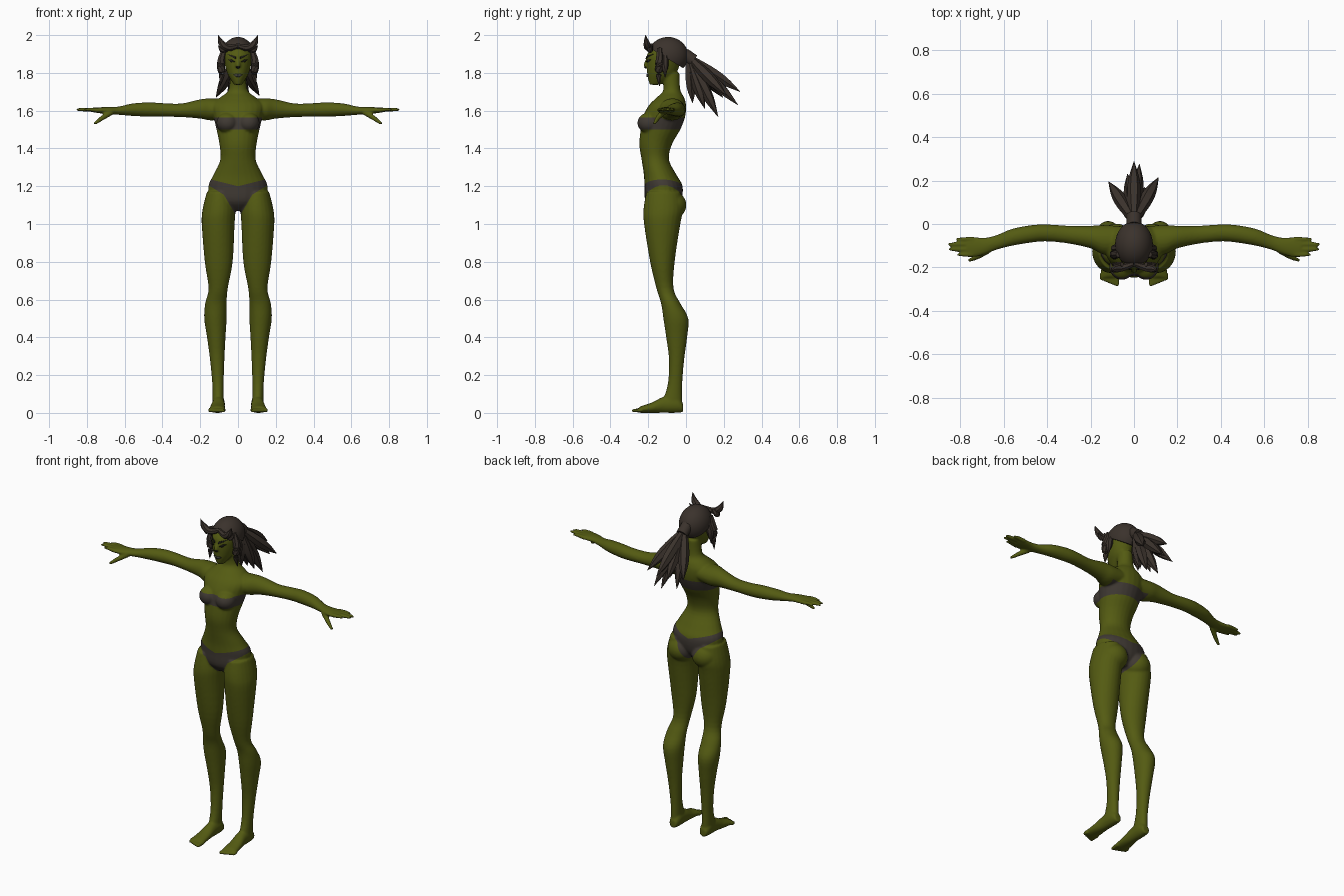
import bpy
import bmesh
from math import cos, sin, pi
from mathutils import Vector, Matrix
from mathutils.bvhtree import BVHTree

default_cube = bpy.data.objects.get("Cube")
if default_cube:
    bpy.data.objects.remove(default_cube, do_unlink=True)


def material(name, color):
    mat = bpy.data.materials.new(name)
    mat.use_nodes = True
    mat.diffuse_color = (*color, 1)
    bsdf = mat.node_tree.nodes["Principled BSDF"]
    bsdf.inputs["Base Color"].default_value = (*color, 1)
    bsdf.inputs["Roughness"].default_value = 0.8
    return mat


SKIN = material("olive skin", (0.088, 0.104, 0.006))
CLOTH = material("grey brown cloth", (0.05, 0.041, 0.033))
HAIR = material("dark brown hair", (0.043, 0.032, 0.025))
DARK = material("dark face paint", (0.014, 0.013, 0.009))
LIP = material("grey lips", (0.06, 0.06, 0.045))


def smooth_rows(rows, steps=4):
    """Catmull-Rom interpolation through rows of numbers."""
    rows = [Vector(r) for r in rows]
    result = []
    for i in range(len(rows) - 1):
        p, q = rows[i], rows[i + 1]
        before, after = rows[max(i - 1, 0)], rows[min(i + 2, len(rows) - 1)]
        m, n = (q - before) / 2, (after - p) / 2
        for k in range(steps):
            t = k / steps
            result.append(p * (2*t**3 - 3*t**2 + 1) + m * (t**3 - 2*t**2 + t)
                          + q * (3*t**2 - 2*t**3) + n * (t**3 - t**2))
    return result + [rows[-1]]


def bridge(bm, loops):
    """Skin a closed tube over loops of points."""
    rings = [[bm.verts.new(p) for p in loop] for loop in loops]
    count = len(rings[0])
    for a, b in zip(rings, rings[1:]):
        for i in range(count):
            j = (i + 1) % count
            bm.faces.new((a[i], a[j], b[j], b[i]))
    bm.faces.new(rings[0][::-1])
    bm.faces.new(rings[-1])


def loft(bm, axis, rows, sides=24):
    """Elliptical sections: position on axis, then low/high of the other axes."""
    u, v = [i for i in range(3) if i != axis]
    loops = []
    for t, u0, u1, v0, v1 in smooth_rows(rows):
        loop = []
        for k in range(sides):
            a = 2 * pi * k / sides
            p = Vector()
            p[axis] = t
            p[u] = (u0 + u1) / 2 + cos(a) * (u1 - u0) / 2
            p[v] = (v0 + v1) / 2 + sin(a) * (v1 - v0) / 2
            loop.append(p)
        loops.append(loop)
    bridge(bm, loops)


def tube(bm, rows, sides=10):
    """Round tapering strand through rows of x, y, z, radius."""
    rows = smooth_rows(rows)
    points = [Vector(r[:3]) for r in rows]
    loops = []
    for i, p in enumerate(points):
        way = points[min(i + 1, len(points) - 1)] - points[max(i - 1, 0)]
        turn = way.to_track_quat('Z', 'Y')
        loops.append([p + turn @ Vector((cos(2*pi*k/sides), sin(2*pi*k/sides), 0)) * rows[i][3]
                      for k in range(sides)])
    bridge(bm, loops)


def ball(bm, center, size):
    place = Matrix.Translation(center) @ Matrix.Diagonal((*size, 1))
    return bmesh.ops.create_uvsphere(bm, u_segments=32, v_segments=20, radius=1, matrix=place)


def mirror(bm):
    copy = bmesh.ops.duplicate(bm, geom=bm.verts[:] + bm.edges[:] + bm.faces[:])["geom"]
    for v in copy:
        if isinstance(v, bmesh.types.BMVert):
            v.co.x *= -1


def finish(bm, name, mats, angle=None):
    bmesh.ops.recalc_face_normals(bm, faces=bm.faces[:])
    mesh = bpy.data.meshes.new(name)
    bm.to_mesh(mesh)
    bm.free()
    for mat in mats:
        mesh.materials.append(mat)
    obj = bpy.data.objects.new(name, mesh)
    bpy.context.collection.objects.link(obj)
    mesh.shade_smooth()
    if angle:
        mesh.set_sharp_from_angle(angle=angle)
    return obj


# Limbs on one side
bm = bmesh.new()
loft(bm, 2, [(1.17, .03, .165, -.21, -.03), (1.08, .014, .187, -.225, -.015),
             (1, .018, .192, -.222, -.03), (.8, .028, .176, -.19, -.06),
             (.66, .054, .156, -.157, -.066), (.58, .06, .174, -.132, -.03),
             (.5, .06, .179, -.12, .012), (.4, .066, .164, -.105, .006),
             (.28, .072, .148, -.09, -.01), (.15, .076, .136, -.097, -.02),
             (.05, .075, .135, -.13, -.02)])
loft(bm, 1, [(-.016, .08, .125, .004, .05), (-.05, .07, .136, 0, .09),
             (-.12, .07, .138, 0, .085), (-.18, .068, .148, 0, .055),
             (-.245, .066, .155, 0, .034)])
loft(bm, 0, [(.06, -.14, -.01, 1.56, 1.66), (.14, -.14, -.005, 1.548, 1.665),
             (.2, -.112, -.008, 1.558, 1.66), (.3, -.09, -.008, 1.566, 1.638),
             (.4, -.08, -.002, 1.568, 1.64), (.47, -.085, -.005, 1.568, 1.644),
             (.56, -.1, -.022, 1.572, 1.638), (.63, -.118, -.05, 1.578, 1.622),
             (.68, -.138, -.062, 1.582, 1.62), (.73, -.152, -.06, 1.586, 1.618),
             (.77, -.15, -.06, 1.592, 1.616)])
for y, tip in ((-.07, .82), (-.093, .857), (-.117, .852), (-.141, .815)):
    tube(bm, [(.74, y, 1.603, .012), (tip - .03, y, 1.606, .01), (tip, y, 1.604, .006)])
tube(bm, [(.67, -.12, 1.592, .016), (.72, -.15, 1.56, .013), (.76, -.168, 1.53, .008)])
for i in range(5):
    x = .077 + i * .0175
    tube(bm, [(x, -.23, .016, .013), (x, -.287 + i * .007, .011, .009)])
ball(bm, (.082, -.078, 1.1), (.08, .08, .075))
ball(bm, (.056, -.195, 1.535), (.058, .062, .055))
mirror(bm)

# Torso, neck, head and nose
loft(bm, 2, [(1.07, -.045, .045, -.17, -.06), (1.12, -.14, .14, -.215, -.025),
             (1.2, -.157, .157, -.22, -.018), (1.26, -.13, .13, -.223, -.05),
             (1.34, -.094, .094, -.235, -.09), (1.42, -.098, .098, -.247, -.075),
             (1.5, -.114, .114, -.24, -.03), (1.57, -.13, .13, -.228, -.004),
             (1.63, -.14, .14, -.195, 0), (1.67, -.095, .095, -.155, -.01),
             (1.71, -.05, .05, -.12, -.03), (1.8, -.042, .042, -.13, -.035)])
loft(bm, 2, [(1.737, -.02, .02, -.192, -.14), (1.77, -.042, .042, -.202, -.08),
             (1.8, -.058, .058, -.206, -.05), (1.85, -.071, .071, -.209, -.03),
             (1.9, -.075, .075, -.205, -.01), (1.95, -.055, .055, -.165, -.03)])
tube(bm, [(0, -.195, 1.885, .009), (0, -.212, 1.85, .011), (0, -.213, 1.832, .015)])

# Fuse the parts into one skin
rough = finish(bm, "body_parts", [])
remesh = rough.modifiers.new("fuse", 'REMESH')
remesh.mode = 'VOXEL'
remesh.voxel_size = .006
soften = rough.modifiers.new("soften", 'SMOOTH')
soften.iterations = 5
graph = bpy.context.evaluated_depsgraph_get()
bm = bmesh.new()
bm.from_object(rough, graph)
bpy.data.objects.remove(rough, do_unlink=True)


# Clothes cut into the skin
def cut(point, normal, low, high, side=0):
    faces = [f for f in bm.faces if low < f.calc_center_median().z < high
             and f.calc_center_median().x * side >= 0 and abs(f.calc_center_median().x) < .25]
    geom = set(faces)
    for f in faces:
        geom.update(f.edges)
        geom.update(f.verts)
    bmesh.ops.bisect_plane(bm, geom=list(geom), plane_co=point, plane_no=normal, dist=1e-5)


BRIEF_LINES = ((1.2, .25), (1.108, .625), (1.0275, 1.7))
cut((0, 0, 0), (1, 0, 0), 1, 1.3)
for side in (1, -1):
    for base, slope in BRIEF_LINES:
        cut((0, 0, base), (-slope * side, 0, 1), 1, 1.3, side)
    cut((side * .128, 0, 0), (1, 0, 0), 1.47, 1.6)
for z in (1.5, 1.565):
    cut((0, 0, z), (0, 0, 1), 1.47, 1.6)
for f in bm.faces:
    c = f.calc_center_median()
    top, hip, groin = [base + slope * abs(c.x) for base, slope in BRIEF_LINES]
    brief = min(hip, groin) < c.z < top
    band = 1.5 < c.z < 1.565 and abs(c.x) < .128
    f.material_index = int(brief or band)
skin_tree = BVHTree.FromBMesh(bm)
finish(bm, "body", [SKIN, CLOTH])


# Thin face plates laid on the skin
def plate(name, outline, mat):
    pm = bmesh.new()
    for side in (1, -1):
        verts = []
        for x, z in outline:
            hit = skin_tree.ray_cast(Vector((x * side, -1, z)), Vector((0, 1, 0)))[0]
            verts.append(pm.verts.new(hit - Vector((0, .004, 0))))
        pm.faces.new(verts if side > 0 else verts[::-1])
    obj = finish(pm, name, [mat])
    thick = obj.modifiers.new("thickness", 'SOLIDIFY')
    thick.thickness = .004
    thick.offset = 0


plate("eyebrows", [(.012, 1.874), (.036, 1.886), (.058, 1.9), (.038, 1.895), (.012, 1.886)], DARK)
plate("eyes", [(.017, 1.859), (.034, 1.856), (.052, 1.872), (.034, 1.871)], DARK)
plate("nostrils", [(0, 1.823), (.011, 1.829), (.011, 1.834), (0, 1.832)], DARK)
plate("lips", [(0, 1.778), (.012, 1.78), (.026, 1.789), (.01, 1.795), (0, 1.792)], LIP)

# Hair cap with a sloping hairline
bm = bmesh.new()
ball(bm, (0, -.095, 1.89), (.087, .107, .1))
bmesh.ops.bisect_plane(bm, geom=bm.verts[:] + bm.edges[:] + bm.faces[:], clear_inner=True,
                       plane_co=(0, -.19, 1.93), plane_no=(0, .6, 1))
bmesh.ops.holes_fill(bm, edges=[e for e in bm.edges if e.is_boundary])
finish(bm, "hair_cap", [HAIR], .7)

# Raised front tufts and side locks
bm = bmesh.new()
tube(bm, [(0, -.183, 1.945, .012), (.05, -.2, 1.932, .018), (.087, -.207, 1.955, .018),
          (.105, -.215, 2, .001)], 7)
tube(bm, [(.055, -.185, 1.95, .01), (.08, -.19, 1.92, .016), (.105, -.18, 1.945, .001)], 7)
tube(bm, [(.07, -.14, 1.93, .014), (.09, -.14, 1.85, .023), (.086, -.145, 1.79, .016),
          (.095, -.14, 1.73, .001)], 7)
tube(bm, [(.07, -.11, 1.9, .014), (.088, -.112, 1.84, .019), (.096, -.11, 1.775, .001)], 7)
mirror(bm)
finish(bm, "hair_locks", [HAIR], .8)

# Ponytail of fanned strands with its tie
bm = bmesh.new()
root = Vector((0, .015, 1.885))
tips = [(0, .287, 1.7), (.025, .275, 1.63), (-.03, .23, 1.66), (.113, .215, 1.68),
        (-.117, .195, 1.67), (.05, .17, 1.567), (-.045, .155, 1.585), (0, .035, 1.64),
        (.04, .1, 1.61), (-.04, .095, 1.62)]
for tip in tips:
    way = Vector(tip) - root
    near, far = root + way * .4, root + way * .7
    tube(bm, [(*root, .016), (*near, .03), (*far, .026), (*tip, .001)], 6)
finish(bm, "ponytail", [HAIR], .7)
bm = bmesh.new()
tube(bm, [(0, -.01, 1.9, .034), (0, .04, 1.865, .034)], 14)
finish(bm, "hair_tie", [HAIR], .7)
